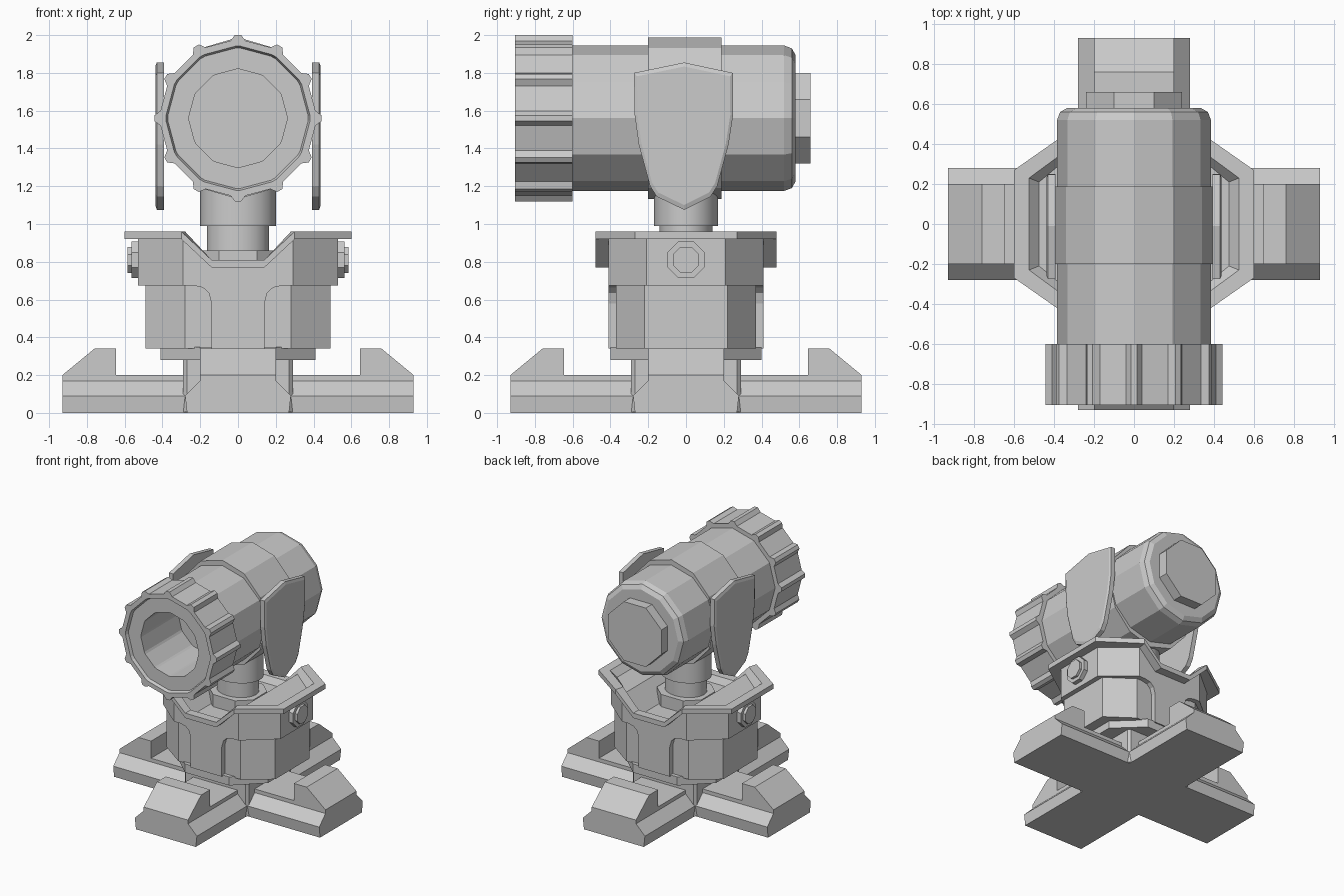
import bpy, bmesh
from math import sin, cos, radians

cube = bpy.data.objects.get("Cube")
if cube:
    bpy.data.objects.remove(cube)

grey = bpy.data.materials.new("plain grey")
grey.use_nodes = True
grey.diffuse_color = (0.6, 0.6, 0.6, 1)
grey.node_tree.nodes["Principled BSDF"].inputs["Base Color"].default_value = (0.6, 0.6, 0.6, 1)

AXIS_Z = 1.56  # height of the barrel axis


def loft(name, rings, start=True, end=True, strips=False, smooth=False):
    """Skin a list of equal-length point rings; strips caps a folded ring with quads."""
    bm = bmesh.new()
    rows = [[bm.verts.new(p) for p in ring] for ring in rings]
    n = len(rows[0])
    for a, b in zip(rows, rows[1:]):
        for i in range(n):
            j = (i + 1) % n
            bm.faces.new((a[i], a[j], b[j], b[i]))
    for row, wanted in ((rows[0], start), (rows[-1], end)):
        if wanted and strips:
            for j in range(n // 2 - 1):
                bm.faces.new((row[j], row[j + 1], row[n - 2 - j], row[n - 1 - j]))
        elif wanted:
            bm.faces.new(row)
    bmesh.ops.recalc_face_normals(bm, faces=bm.faces[:])
    mesh = bpy.data.meshes.new(name)
    bm.to_mesh(mesh)
    bm.free()
    mesh.materials.append(grey)
    obj = bpy.data.objects.new(name, mesh)
    bpy.context.collection.objects.link(obj)
    if smooth:
        bpy.ops.object.select_all(action='DESELECT')
        obj.select_set(True)
        bpy.context.view_layer.objects.active = obj
        bpy.ops.object.shade_smooth_by_angle(angle=radians(35))
    return obj


def mirrored(half):
    """Complete a right-hand profile, listed bottom to top, with its left side."""
    return half + [(-u, v) for u, v in reversed(half)]


def octagon(cx, sx, cy, sy, z):
    """Octagon with corners at (cx, sy) and (sx, cy)."""
    half = [(cx, -sy), (sx, -cy), (sx, cy), (cx, sy)]
    return [(x, y, z) for x, y in mirrored(half)]


def ring_y(rx, rz, y, n=12, turn=0):
    """Regular ring around the barrel axis."""
    return [(rx * cos(radians(turn + i * 360 / n)), y,
             AXIS_Z + rz * sin(radians(turn + i * 360 / n))) for i in range(n)]


def ring_z(rx, ry, z, n=20):
    return [(rx * cos(radians(i * 360 / n)), ry * sin(radians(i * 360 / n)), z) for i in range(n)]


# Cross-shaped base: two beams with sloping sides, and four wedge feet
beam = mirrored([(0.27, 0), (0.28, 0.09), (0.2, 0.17), (0.2, 0.2)])
wedge = [(0.645, 0.19), (0.645, 0.34), (0.76, 0.34), (0.93, 0.2), (0.93, 0.19)]
loft("base_beam_lengthwise", [[(u, y, z) for u, z in beam] for y in (-0.93, 0.93)])
loft("base_beam_crosswise", [[(x, u, z) for u, z in beam] for x in (-0.93, 0.93)])
for side, s in (("left", 1), ("right", -1)):
    loft("foot_wedge_" + side, [[(s * u, w, z) for u, z in wedge] for w in (-0.2, 0.2)])
for side, s in (("front", -1), ("back", 1)):
    loft("foot_wedge_" + side, [[(w, s * u, z) for u, z in wedge] for w in (-0.2, 0.2)])

# Hub and turntable plate under the body
loft("base_hub", [octagon(0.27, 0.29, 0.27, 0.29, z) for z in (0.005, 0.29)])
loft("turntable_plate", [octagon(0.2, 0.41, 0.2, 0.4, z) for z in (0.28, 0.35)])

# Lower body with a flared pillar front and back
loft("lower_body", [octagon(0.28, 0.49, 0.22, 0.37, z) for z in (0.34, 0.68)])
flare = mirrored([(0.14, 0.34), (0.14, 0.58), (0.155, 0.635), (0.185, 0.663), (0.24, 0.676)])
loft("flared_pillar", [[(x, y, z) for x, z in flare] for y in (-0.41, 0.41)])


# Upper body and its overhanging rim, both dipping in the middle
def saddle(corner_x, side_x, side_y, front_y, drop=None, flat=None):
    front = [(-side_x, -side_y), (-corner_x, -front_y), (-0.14, -front_y)]
    front += [(-x, y) for x, y in reversed(front)]
    outline = front + [(x, -y) for x, y in reversed(front)]
    points = []
    for x, y in outline:
        top = 0.81 if abs(x) < 0.2 else 0.96
        points.append((x, y, flat if flat is not None else top - drop))
    return points


loft("upper_body", [
    saddle(0.29, 0.53, 0.21, 0.41, flat=0.675),
    saddle(0.29, 0.53, 0.21, 0.41, drop=0.04),
    saddle(0.3, 0.6, 0.27, 0.48, drop=0.04),
    saddle(0.3, 0.6, 0.27, 0.48, drop=0),
    saddle(0.28, 0.525, 0.23, 0.41, drop=0),
    saddle(0.27, 0.475, 0.21, 0.38, drop=0.05)], strips=True)

# Stepped bolts on the sides of the upper body
for side, s in (("left", 1), ("right", -1)):
    rings = []
    for x, r in ((0.52, 0.105), (0.565, 0.105), (0.565, 0.075), (0.585, 0.075)):
        rings.append([(s * x, r * cos(radians(22.5 + 45 * i)),
                       0.81 + r * sin(radians(22.5 + 45 * i))) for i in range(8)])
    loft("side_bolt_" + side, rings)

# Neck that carries the barrel
loft("neck_socket", [octagon(0.1, 0.2, 0.09, 0.18, z) for z in (0.74, 0.86)])
loft("neck_lower", [ring_z(0.165, 0.14, z) for z in (0.8, 1.0)], smooth=True)
loft("neck_upper", [ring_z(0.2, 0.17, z) for z in (0.99, 1.25)], smooth=True)

# Barrel, centre band and rear cap
loft("barrel", [ring_y(r, r, y) for r, y in
                ((0.385, -0.61), (0.385, 0.52), (0.37, 0.56), (0.335, 0.58))], start=False)
loft("barrel_band", [ring_y(0.365, 0.37, -0.2), ring_y(0.392, 0.428, -0.2),
                     ring_y(0.392, 0.428, 0.188), ring_y(0.365, 0.37, 0.188)],
     start=False, end=False)
loft("rear_cap", [ring_y(0.26, 0.26, y, 8, 22.5) for y in (0.57, 0.66)])

# Ribbed muzzle ring with a recessed face and a deep bore
rib = ((-5.5, 0.412), (-2, 0.442), (2, 0.442), (5.5, 0.412))
angles = [30 * i + d for i in range(12) for d, _ in rib]


def ribbed(y):
    return [(rib[i % 4][1] * cos(radians(a)), y, AXIS_Z + rib[i % 4][1] * sin(radians(a)))
            for i, a in enumerate(angles)]


def twelve_sided(r, y):
    points = []
    for a in angles:
        d = r * cos(radians(15)) / cos(radians(a % 30 - 15))
        points.append((d * cos(radians(a)), y, AXIS_Z + d * sin(radians(a))))
    return points


loft("muzzle_ring", [
    twelve_sided(0.36, -0.6), ribbed(-0.6), ribbed(-0.905),
    twelve_sided(0.385, -0.905), twelve_sided(0.375, -0.88),
    twelve_sided(0.262, -0.88), twelve_sided(0.262, -0.4)], start=False)

# Shield plates on both sides of the barrel
shield = [(-0.01, 1.855), (0.248, 1.8), (0.25, 1.58), (0.225, 1.42), (0.165, 1.2), (0.13, 1.145),
          (-0.01, 1.075), (-0.155, 1.145), (-0.19, 1.2), (-0.25, 1.42), (-0.272, 1.58), (-0.275, 1.8)]
for side, s in (("left", 1), ("right", -1)):
    rings = []
    for x, k in ((0.393, 1), (0.43, 1), (0.438, 0.94)):
        rings.append([(s * x, -0.01 + k * (y + 0.01), 1.5 + k * (z - 1.5)) for y, z in shield])
    loft("shield_plate_" + side, rings)
